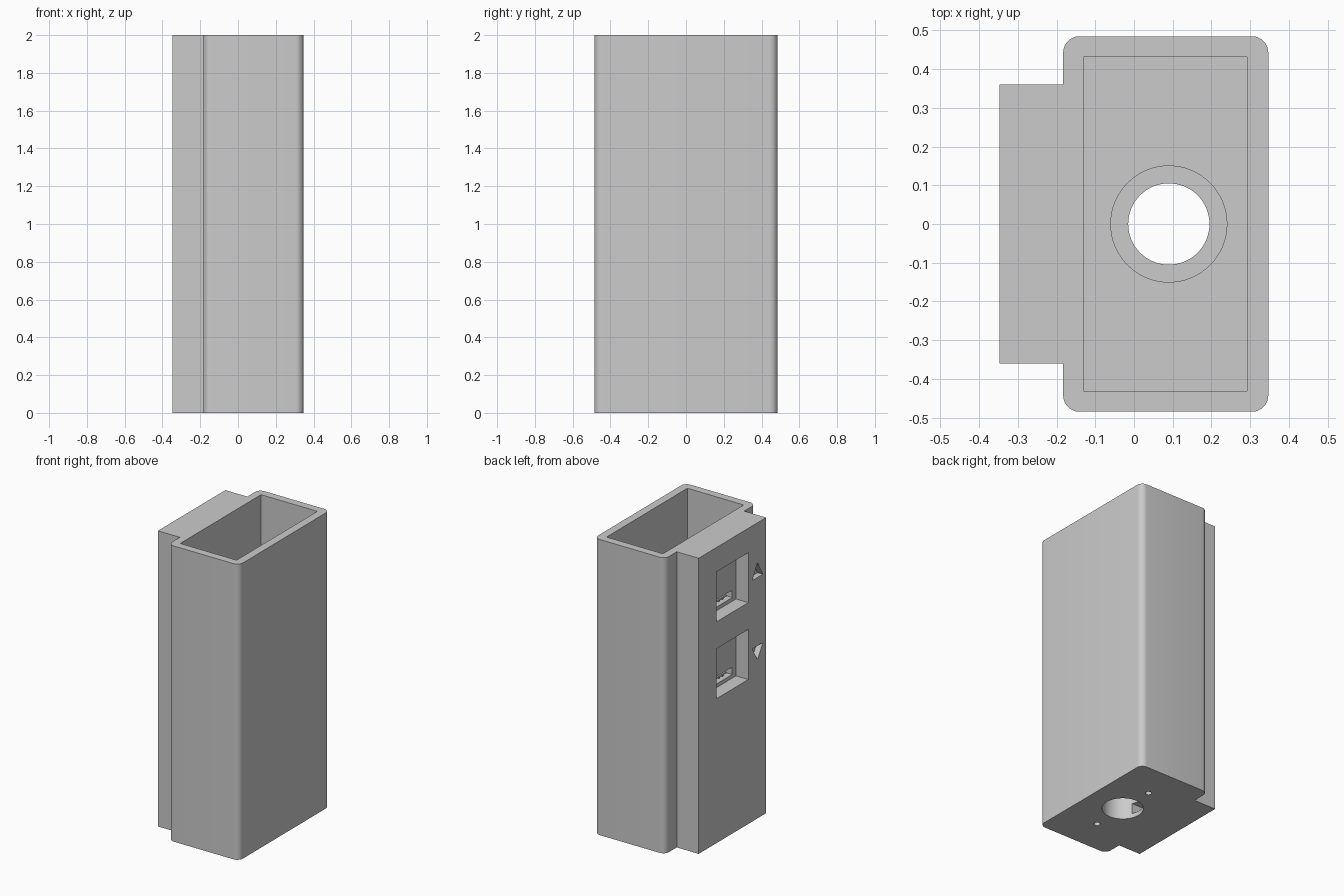
import bpy, bmesh, math

old = bpy.data.objects.get("Cube")
if old:
    bpy.data.objects.remove(old, do_unlink=True)

grey = bpy.data.materials.new("plain grey")
grey.use_nodes = True
GREY = (0.6, 0.6, 0.6, 1)
grey.diffuse_color = GREY
grey.node_tree.nodes["Principled BSDF"].inputs["Base Color"].default_value = GREY


def prism(name, points, low, high, axis="z"):
    """Extrude a flat outline: (x, y) along z, or (y, z) along x."""
    bm = bmesh.new()
    place = (lambda p: (p[0], p[1], low)) if axis == "z" else (lambda p: (low, p[0], p[1]))
    face = bm.faces.new([bm.verts.new(place(p)) for p in points])
    new = bmesh.ops.extrude_face_region(bm, geom=[face])["geom"]
    step = (0, 0, high - low) if axis == "z" else (high - low, 0, 0)
    bmesh.ops.translate(bm, vec=step, verts=[v for v in new if isinstance(v, bmesh.types.BMVert)])
    bmesh.ops.recalc_face_normals(bm, faces=bm.faces)
    mesh = bpy.data.meshes.new(name)
    bm.to_mesh(mesh)
    bm.free()
    obj = bpy.data.objects.new(name, mesh)
    bpy.context.collection.objects.link(obj)
    mesh.materials.append(grey)
    return obj


def rect(a0, a1, b0, b1):
    return [(a0, b0), (a1, b0), (a1, b1), (a0, b1)]


def circle(x, y, r, n=64):
    return [(x + r * math.cos(2 * math.pi * i / n), y + r * math.sin(2 * math.pi * i / n))
            for i in range(n)]


def rounded(cx, cy, r, start, n=8):
    return [(cx + r * math.cos(math.radians(start + 90 * i / n)),
             cy + r * math.sin(math.radians(start + 90 * i / n))) for i in range(n + 1)]


# Housing outline: rounded box with a square-edged rib along the -x side
X0, X1, Y, R = -0.183, 0.347, 0.485, 0.042
RIB_X, RIB_Y = -0.347, 0.36
outline = (rounded(X1 - R, -Y + R, R, 270) + rounded(X1 - R, Y - R, R, 0)
           + rounded(X0 + R, Y - R, R, 90)
           + [(X0, RIB_Y), (RIB_X, RIB_Y), (RIB_X, -RIB_Y), (X0, -RIB_Y)]
           + rounded(X0 + R, -Y + R, R, 180))
housing = prism("housing", outline, 0, 2)

# Main cavity, stepped cable hole, cable channel and blind screw holes
HOLE_X, FLOOR = 0.09, 0.22
cutters = [
    prism("cavity_cutter", rect(-0.13, 0.292, -0.432, 0.432), FLOOR, 2.1),
    prism("hole_cutter", circle(HOLE_X, 0, 0.105), -0.1, FLOOR + 0.1),
    prism("lower_bore_cutter", circle(HOLE_X, 0, 0.127), -0.1, 0.16),
    prism("upper_bore_cutter", circle(HOLE_X, 0, 0.15), 0.2, FLOOR + 0.1),
    prism("channel_cutter", rect(-0.2, HOLE_X, -0.05, 0.05), 0.03, 0.1),
]
for side in (-1, 1):
    cutters.append(prism("screw_cutter", circle(HOLE_X, side * 0.245, 0.019, 24), -0.1, 0.12))

# Two square recesses with a socket slot, and an arrow beside each
BACK = -0.255
for base, arrow_base, arrow_tip in ((1.497, 1.63, 1.73), (0.977, 1.167, 1.075)):
    cutters.append(prism("recess_cutter", rect(-0.17, 0.17, base, base + 0.338), -0.45, BACK, "x"))
    cutters.append(prism("slot_cutter", rect(-0.13, 0.13, base + 0.025, base + 0.075),
                         BACK - 0.03, BACK + 0.06, "x"))
    arrow = [(-0.326, arrow_base), (-0.212, arrow_base), (-0.269, arrow_tip)]
    cutters.append(prism("arrow_cutter", arrow, -0.45, RIB_X + 0.04, "x"))

for cutter in cutters:
    cutter.hide_render = True
    mod = housing.modifiers.new(cutter.name, "BOOLEAN")
    mod.operation, mod.solver, mod.object = "DIFFERENCE", "EXACT", cutter

# Bake the cuts and drop the cutters
bpy.context.view_layer.update()
graph = bpy.context.evaluated_depsgraph_get()
result = bpy.data.meshes.new_from_object(housing.evaluated_get(graph))
housing.modifiers.clear()
housing.data = result
for cutter in cutters:
    bpy.data.objects.remove(cutter, do_unlink=True)

# Socket tongues and contact ribs inside the slots
for name, base in (("upper", 1.497), ("lower", 0.977)):
    prism(name + "_socket_tongue", rect(-0.09, 0.09, base + 0.045, base + 0.056),
          BACK + 0.015, BACK + 0.065, "x")
    for i in range(4):
        y = -0.06 + 0.04 * i
        prism(name + "_socket_contact", rect(y - 0.006, y + 0.006, base + 0.035, base + 0.046),
              BACK + 0.02, BACK + 0.065, "x")

# Smooth the rounded edges, keep the corners sharp
bpy.ops.object.select_all(action="DESELECT")
housing.select_set(True)
bpy.context.view_layer.objects.active = housing
bpy.ops.object.shade_smooth_by_angle(angle=math.radians(30))
